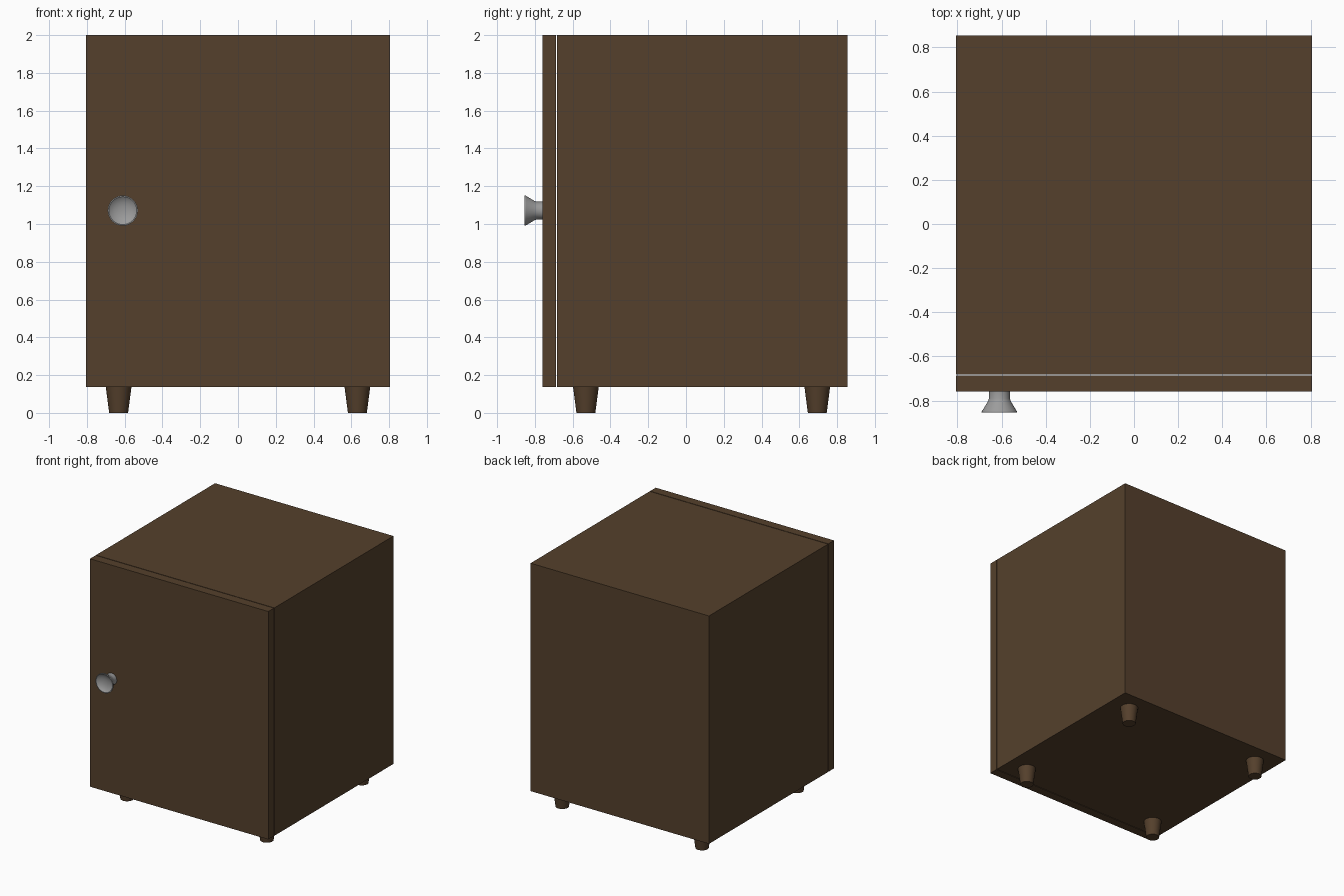
import bpy, bmesh, math
from mathutils import Matrix

if "Cube" in bpy.data.objects:
    bpy.data.objects.remove(bpy.data.objects["Cube"])


def material(name, rgb):
    m = bpy.data.materials.new(name)
    m.diffuse_color = (*rgb, 1)
    m.use_nodes = True
    m.node_tree.nodes["Principled BSDF"].inputs["Base Color"].default_value = m.diffuse_color
    return m


WOOD = material("dark brown wood", (0.09, 0.051, 0.025))
METAL = material("grey metal", (0.33, 0.33, 0.33))


def finish(bm, name, mat, smooth=False):
    bmesh.ops.recalc_face_normals(bm, faces=bm.faces)
    me = bpy.data.meshes.new(name)
    bm.to_mesh(me)
    bm.free()
    me.materials.append(mat)
    ob = bpy.data.objects.new(name, me)
    bpy.context.collection.objects.link(ob)
    if smooth:
        bpy.ops.object.select_all(action='DESELECT')
        ob.select_set(True)
        bpy.context.view_layer.objects.active = ob
        bpy.ops.object.shade_smooth_by_angle(angle=math.radians(30))
    return ob


def box(name, lo, hi, mat):
    bm = bmesh.new()
    bmesh.ops.create_cube(bm, size=1)
    for v in bm.verts:
        v.co = [(a + b) / 2 + c * (b - a) for a, b, c in zip(lo, hi, v.co)]
    return finish(bm, name, mat)


def lathe(name, profile, matrix, mat, steps=32):
    # profile of (radius, height), spun around local z
    bm = bmesh.new()
    vs = [bm.verts.new((r, 0, h)) for r, h in profile]
    es = [bm.edges.new(p) for p in zip(vs, vs[1:])]
    bmesh.ops.spin(bm, geom=vs + es, cent=(0, 0, 0), axis=(0, 0, 1),
                   angle=math.tau, steps=steps, use_duplicate=False)
    bmesh.ops.remove_doubles(bm, verts=bm.verts, dist=1e-5)
    bm.transform(matrix)
    return finish(bm, name, mat, True)


# Cabinet body and the door, separated by a thin gap
box("cabinet_body", (-0.806, -0.682, 0.138), (0.806, 0.855, 2.0), WOOD)
box("door", (-0.806, -0.76, 0.138), (0.806, -0.687, 2.0), WOOD)

# Four tapered legs
for side, x in (("left", -0.632), ("right", 0.632)):
    for end, y in (("front", -0.53), ("back", 0.695)):
        lathe(f"{end}_{side}_leg",
              [(0, 0), (0.05, 0), (0.068, 0.138), (0, 0.138)],
              Matrix.Translation((x, y, 0)), WOOD)

# Flared knob with a dished front, pointing towards -y
lathe("door_knob",
      [(0, 0), (0.047, 0), (0.047, 0.03), (0.052, 0.044), (0.08, 0.09),
       (0.08, 0.095), (0.074, 0.095), (0.066, 0.088), (0.045, 0.078),
       (0.022, 0.073), (0, 0.072)],
      Matrix.Translation((-0.61, -0.76, 1.071)) @ Matrix.Rotation(math.pi / 2, 4, 'X'),
      METAL)
